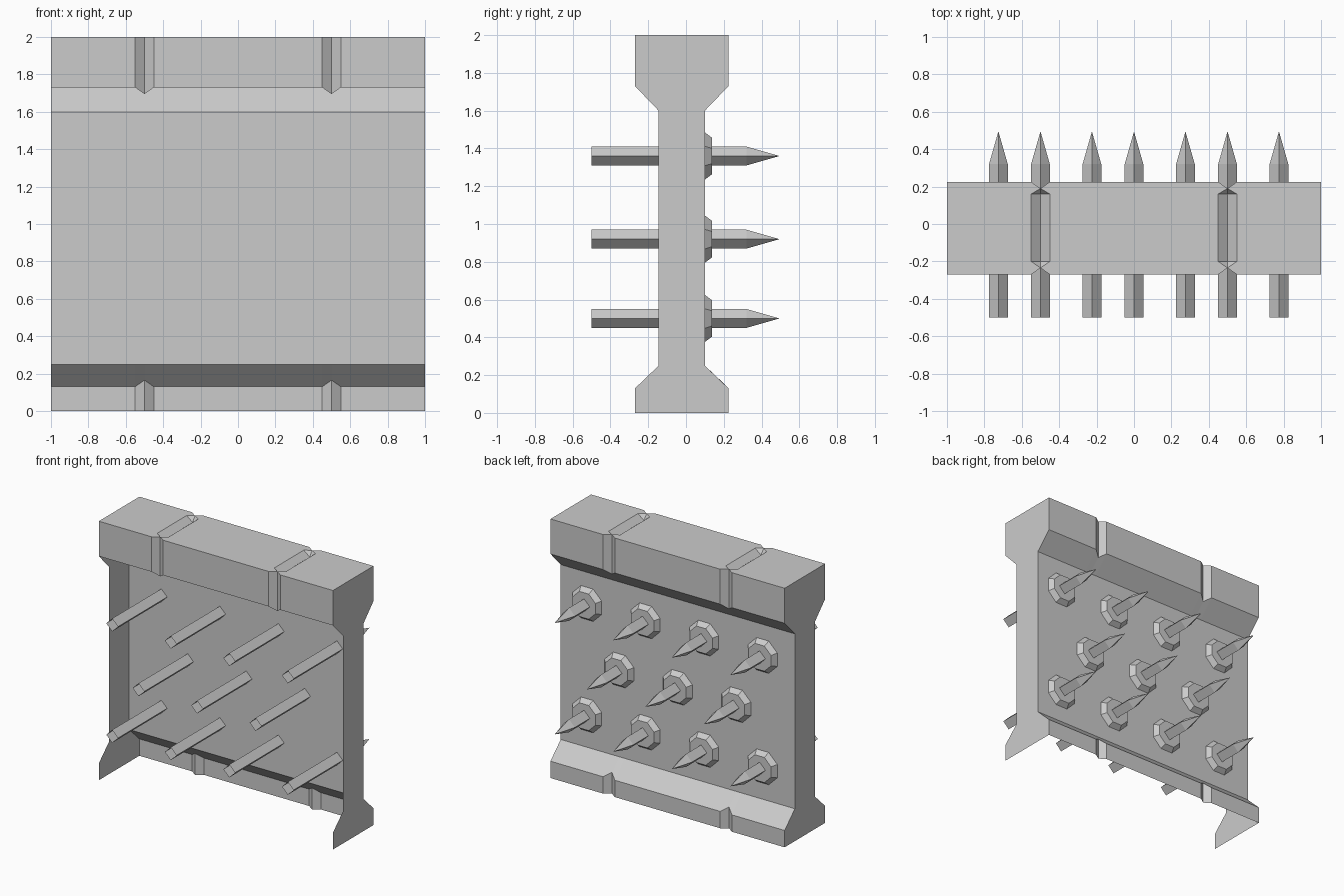
import bpy, bmesh, math

if "Cube" in bpy.data.objects:
    bpy.data.objects.remove(bpy.data.objects["Cube"])


def finish(bm, name):
    bmesh.ops.recalc_face_normals(bm, faces=bm.faces)
    me = bpy.data.meshes.new(name)
    bm.to_mesh(me)
    bm.free()
    ob = bpy.data.objects.new(name, me)
    bpy.context.collection.objects.link(ob)
    return ob


# Wall panel: skin from the front lip over the top and down the back (y, z);
# the front recess and underside are open
SKIN = [(-.27, 1.73), (-.27, 2), (-.2, 2), (.16, 2), (.225, 2), (.225, 1.73),
        (.1, 1.6), (.1, .25), (.225, .13), (.225, 0)]
GROOVE = [(-.235, 1.695), (-.235, 2), (-.2, 1.96), (.16, 1.96), (.19, 2), (.19, 1.695),
          (.1, 1.6), (.1, .25), (.19, .165), (.19, 0)]
END = [(-.27, 0), (-.27, .13), (-.145, .25), (-.145, 1.6)]

bm = bmesh.new()
rows = []
for x in (-1, -.55, -.5, -.45, .45, .5, .55, 1):
    pts = GROOVE if abs(x) == .5 else SKIN
    rows.append([bm.verts.new((x, y, z)) for y, z in pts])
for a, b in zip(rows, rows[1:]):
    for i in range(len(SKIN) - 1):
        quad = [a[i], a[i + 1], b[i + 1], b[i]]
        groove_side = abs(a[0].co.x - b[0].co.x) < .06
        if groove_side and i in (1, 3):
            # split the groove mouths into triangles, pointed at the centre line
            edge_row, mid = (b, a) if abs(abs(a[0].co.x) - .5) < .01 else (a, b)
            rim, low = (i, i + 1) if i == 1 else (i + 1, i)
            bm.faces.new((edge_row[rim], edge_row[low], mid[rim]))
            bm.faces.new((edge_row[low], mid[low], mid[rim]))
        else:
            bm.faces.new(quad)
# End plates
for row in (rows[0], rows[-1]):
    x = row[0].co.x
    bm.faces.new(row + [bm.verts.new((x, y, z)) for y, z in END])
finish(bm, "wall_panel")


def ring(bm, n, r, c, y, turn=0.0):
    return [bm.verts.new((c[0] + r * math.cos(2 * math.pi * k / n + turn), y,
                          c[1] + r * math.sin(2 * math.pi * k / n + turn)))
            for k in range(n)]


def bridge(bm, a, b):
    n = len(a)
    for k in range(n):
        bm.faces.new((a[k], a[(k + 1) % n], b[(k + 1) % n], b[k]))


# Spikes: square rods, open at the front, pointed at the back
def spike(c):
    bm = bmesh.new()
    a, b = ring(bm, 4, .05, c, -.5), ring(bm, 4, .05, c, .32)
    bridge(bm, a, b)
    tip = bm.verts.new((c[0], .495, c[1]))
    for k in range(4):
        bm.faces.new((b[k], b[(k + 1) % 4], tip))
    finish(bm, "spike")


# Collars: bevelled octagonal washers on the back face
def collar(c):
    bm = bmesh.new()
    t = math.pi / 8
    a, b = ring(bm, 8, .135, c, .1, t), ring(bm, 8, .105, c, .137, t)
    bridge(bm, a, b)
    bm.faces.new(b)
    finish(bm, "collar")


for z, xs in ((1.36, (-.725, -.225, .275, .775)), (.92, (-.5, 0, .5)),
              (.5, (-.725, -.225, .275, .775))):
    for x in xs:
        spike((x, z))
        collar((x, z))
